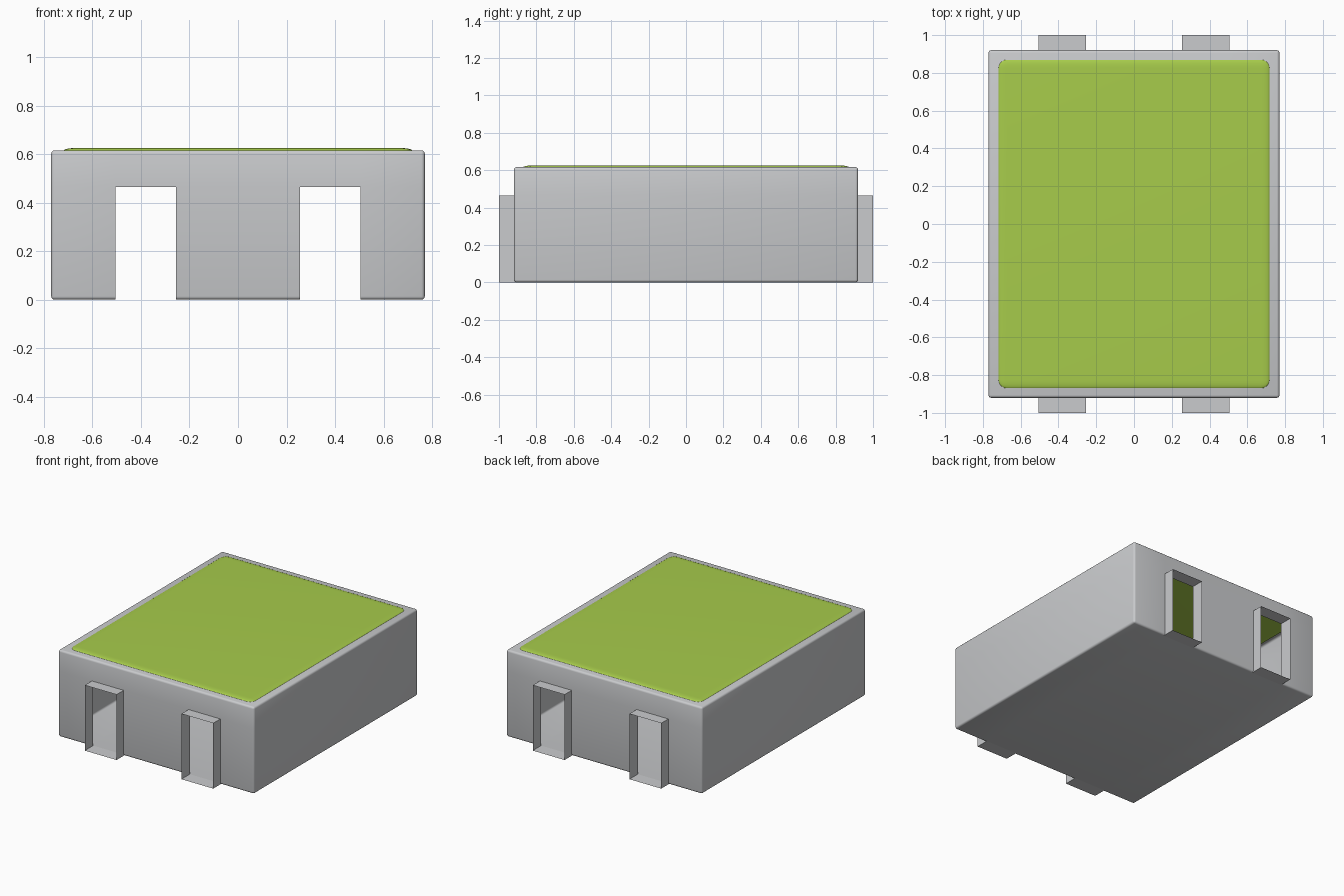
import bpy, bmesh
from mathutils import Matrix, Vector

if "Cube" in bpy.data.objects:
    bpy.data.objects.remove(bpy.data.objects["Cube"])

W, D, H = 0.77, 0.92, 0.616          # body half width, half depth, height
X0, X1, SH = 0.255, 0.505, 0.465     # slot inner / outer x and height
R = 0.014                            # body edge rounding


def material(name, col):
    m = bpy.data.materials.new(name)
    m.diffuse_color = (*col, 1)
    m.use_nodes = True
    m.node_tree.nodes["Principled BSDF"].inputs["Base Color"].default_value = m.diffuse_color
    return m


grey = material("light grey", (0.59, 0.60, 0.615))
green = material("lime green", (0.385, 0.60, 0.07))


def finish(bm, name, mat, smooth=True):
    me = bpy.data.meshes.new(name)
    bm.to_mesh(me)
    bm.free()
    ob = bpy.data.objects.new(name, me)
    bpy.context.collection.objects.link(ob)
    me.materials.append(mat)
    if smooth:
        bpy.ops.object.select_all(action='DESELECT')
        ob.select_set(True)
        bpy.context.view_layer.objects.active = ob
        bpy.ops.object.shade_smooth_by_angle(angle=0.6)
    return ob


def rounded_box(sx, sy, sz, r, seg):
    bm = bmesh.new()
    bmesh.ops.create_cube(bm, size=1, matrix=Matrix.Diagonal((sx, sy, sz, 1)))
    bmesh.ops.bevel(bm, geom=bm.edges[:], offset=r, segments=seg,
                    profile=0.5, affect='EDGES')
    return bm


# Hollow body with two slots cut through the front and back walls
bm = rounded_box(2 * W, 2 * D, H, R, 3)
bmesh.ops.translate(bm, verts=bm.verts[:], vec=(0, 0, H / 2))
cuts = [((x, 0, 0), (1, 0, 0)) for x in (-X1, -X0, X0, X1)]
cuts.append(((0, 0, SH), (0, 0, 1)))
for co, no in cuts:
    bmesh.ops.bisect_plane(bm, geom=bm.verts[:] + bm.edges[:] + bm.faces[:],
                           plane_co=Vector(co), plane_no=Vector(no))
holes = []
for f in bm.faces:
    c = f.calc_center_median()
    if X0 < abs(c.x) < X1 and abs(c.y) > D - R and c.z < SH:
        holes.append(f)
bmesh.ops.delete(bm, geom=holes, context='FACES')
finish(bm, "body", grey)

# Thin sleeves standing out around each slot
for sx, side in ((-1, "left"), (1, "right")):
    for sy, end in ((-1, "front"), (1, "back")):
        bm = bmesh.new()
        y0, y1 = D - R, 1.0
        mid = (X0 + X1) / 2
        bmesh.ops.create_cube(bm, size=1, matrix=Matrix.Translation(
            (sx * mid, sy * (y0 + y1) / 2, SH / 2))
            @ Matrix.Diagonal((X1 - X0, y1 - y0, SH, 1)))
        bm.normal_update()
        bmesh.ops.delete(bm, geom=[f for f in bm.faces if abs(f.normal.y) > 0.5],
                         context='FACES')
        finish(bm, f"{end}_{side}_slot_sleeve", grey, smooth=False)

# Softly rounded, flattened top panel, sunk into the body top
r, flat = 0.045, 0.01 / 0.045
bm = rounded_box(1.436, 1.74, 0.04 / flat, r, 5)
bmesh.ops.scale(bm, verts=bm.verts[:], vec=(1, 1, flat))
bmesh.ops.translate(bm, verts=bm.verts[:], vec=(0, 0, 0.605))
finish(bm, "top_panel", green)
